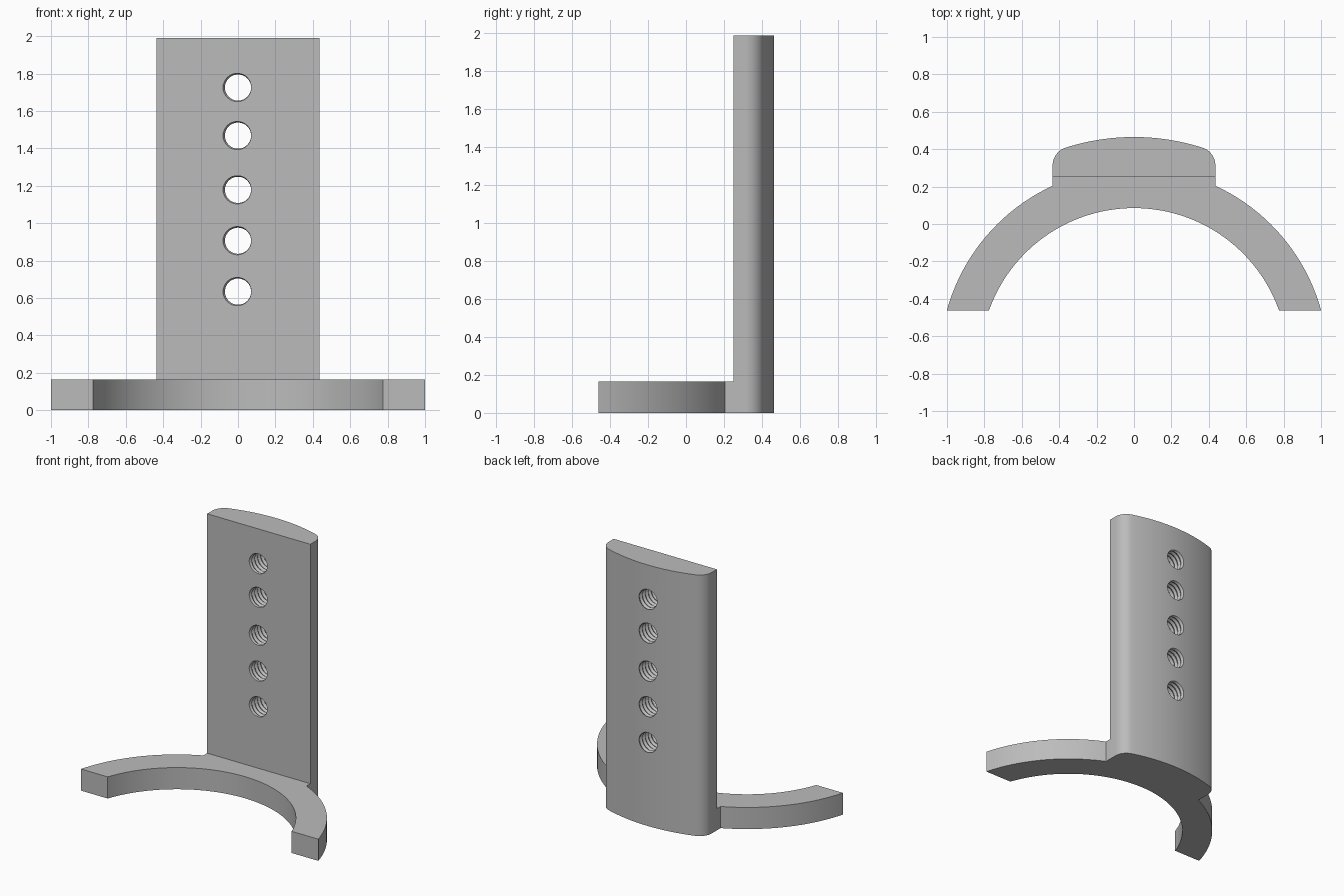
import bpy, bmesh
from math import sin, cos, atan2, acos, asin, sqrt, pi, tau

if "Cube" in bpy.data.objects:
    bpy.data.objects.remove(bpy.data.objects["Cube"], do_unlink=True)

CY = -0.738                                  # shared centre of all the big arcs
R_IN, R_OUT, R_BACK = 0.823, 1.038, 1.203
TIP_Y, HALF_W, FRONT_Y = -0.462, 0.435, 0.25
COLLAR_H, POST_H = 0.165, 1.99
HOLE_Z = (0.634, 0.906, 1.178, 1.468, 1.725)
R_MINOR, R_MAJOR, PITCH = 0.070, 0.081, 0.035

grey = bpy.data.materials.new("plain grey")
grey.use_nodes = True
grey.diffuse_color = (0.5, 0.5, 0.5, 1)
grey.node_tree.nodes["Principled BSDF"].inputs["Base Color"].default_value = (0.5, 0.5, 0.5, 1)


def arc(cx, cy, r, a0, a1, n):
    return [(cx + r * cos(a0 + (a1 - a0) * i / n), cy + r * sin(a0 + (a1 - a0) * i / n))
            for i in range(n + 1)]


def mirrored(half):
    """Close an outline across x = 0."""
    return half + [(-x, y) for x, y in reversed(half) if x > 1e-6]


def finish(bm, name):
    bmesh.ops.recalc_face_normals(bm, faces=bm.faces)
    mesh = bpy.data.meshes.new(name)
    bm.to_mesh(mesh)
    bm.free()
    mesh.materials.append(grey)
    obj = bpy.data.objects.new(name, mesh)
    bpy.context.collection.objects.link(obj)
    return obj


def prism(name, outline, height):
    bm = bmesh.new()
    base = bm.faces.new([bm.verts.new((x, y, 0)) for x, y in outline])
    top = bmesh.ops.extrude_face_region(bm, geom=[base])["geom"]
    bmesh.ops.translate(bm, vec=(0, 0, height),
                        verts=[v for v in top if isinstance(v, bmesh.types.BMVert)])
    return finish(bm, name)


def add_thread(bm, z, segs=32, turns=12):
    """Helical tap: ridge rows wind along y, each turn joining the next."""
    start = FRONT_Y - 3.25 * PITCH
    rows = []
    for i in range(2 * turns):
        r = (R_MINOR, R_MAJOR)[i % 2]
        rows.append([bm.verts.new((r * sin(tau * s / segs),
                                   start + PITCH * (i / 2 + s / segs),
                                   z + r * cos(tau * s / segs))) for s in range(segs)])
    for i in range(len(rows) - 3):
        a = rows[i] + [rows[i + 2][0]]
        b = rows[i + 1] + [rows[i + 3][0]]
        for s in range(segs):
            bm.faces.new((a[s], a[s + 1], b[s + 1], b[s]))
    # Cone caps on both ragged ends
    mid = start + PITCH * turns / 2
    ends = {e for row in rows for v in row for e in v.link_edges if e.is_boundary}
    for side in (-1, 1):
        tip = bm.verts.new((0, mid + side * PITCH * (turns / 2 + 2), z))
        for e in ends:
            if (e.verts[0].co.y - mid) * side > 0:
                bm.faces.new((e.verts[0], e.verts[1], tip))


# Curved collar with a flat seat behind the post
tip_out = asin((TIP_Y - CY) / R_OUT)
tip_in = asin((TIP_Y - CY) / R_IN)
half = arc(0, CY, R_IN, pi / 2, tip_in, 28)
half += arc(0, CY, R_OUT, tip_out, acos(HALF_W / R_OUT), 20) + [(HALF_W, FRONT_Y)]
collar = prism("collar", mirrored(half), COLLAR_H)

# Upright post: flat front, bowed back, rounded back corners
R_CORNER = 0.1
cx = HALF_W - R_CORNER
rise = sqrt((R_BACK - R_CORNER) ** 2 - cx ** 2)
blend = atan2(rise, cx)
half = [(HALF_W, FRONT_Y)] + arc(cx, CY + rise, R_CORNER, 0, blend, 10)
half += arc(0, CY, R_BACK, blend, pi / 2, 14)[1:]
bracket = prism("bracket", mirrored(half), POST_H)

# Row of threaded holes
bm = bmesh.new()
for z in HOLE_Z:
    add_thread(bm, z)
bmesh.ops.delete(bm, geom=[v for v in bm.verts if not v.link_faces], context="VERTS")
taps = finish(bm, "thread_cutters")

# Join the collar, cut the holes, then drop the helpers
for tool, operation in ((collar, "UNION"), (taps, "DIFFERENCE")):
    boolean = bracket.modifiers.new(tool.name, "BOOLEAN")
    boolean.operation = operation
    boolean.object = tool
    boolean.solver = "EXACT"
bpy.context.view_layer.update()
graph = bpy.context.evaluated_depsgraph_get()
solid = bpy.data.meshes.new_from_object(bracket.evaluated_get(graph))
bracket.modifiers.clear()
bracket.data = solid
for tool in (collar, taps):
    bpy.data.objects.remove(tool, do_unlink=True)

# Smooth the curves, keep the edges sharp
bpy.ops.object.select_all(action="DESELECT")
bracket.select_set(True)
bpy.context.view_layer.objects.active = bracket
bpy.ops.object.shade_smooth_by_angle(angle=pi / 6)
